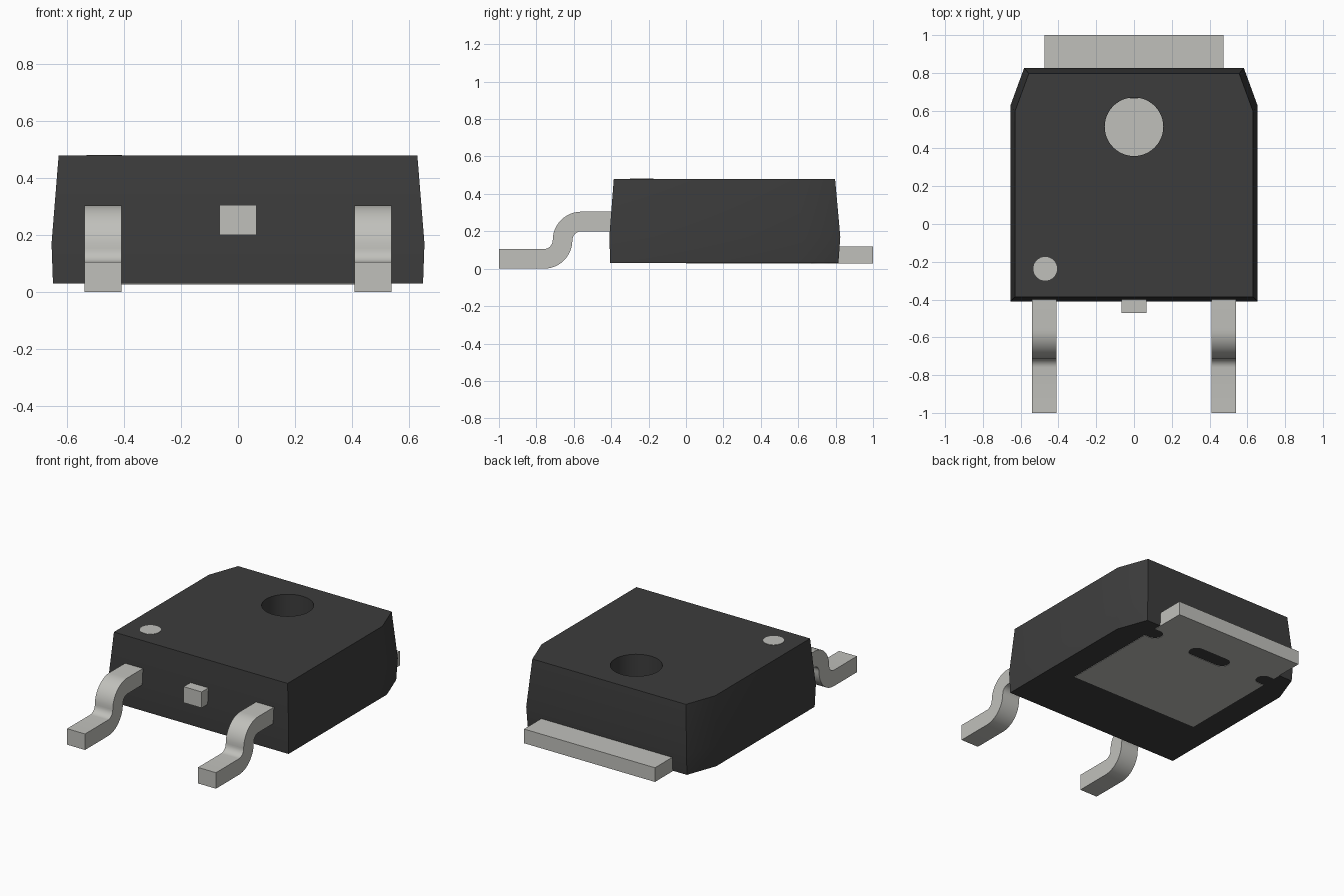
import bpy, bmesh, math
from mathutils import Vector

if "Cube" in bpy.data.objects:
    bpy.data.objects.remove(bpy.data.objects["Cube"], do_unlink=True)


def material(name, rgb, rough):
    m = bpy.data.materials.new(name)
    m.use_nodes = True
    m.diffuse_color = (*rgb, 1)
    bsdf = m.node_tree.nodes["Principled BSDF"]
    bsdf.inputs["Base Color"].default_value = (*rgb, 1)
    bsdf.inputs["Roughness"].default_value = rough
    return m


PLASTIC = material("dark plastic", (0.046, 0.046, 0.046), 0.7)
METAL = material("tinned metal", (0.53, 0.53, 0.50), 0.5)


def loft(name, rings, mat):
    """Solid skinned through matching closed rings of 3D points, capped at both ends."""
    bm = bmesh.new()
    loops = [[bm.verts.new(p) for p in ring] for ring in rings]
    for a, b in zip(loops, loops[1:]):
        for i in range(len(a)):
            j = (i + 1) % len(a)
            bm.faces.new((a[i], a[j], b[j], b[i]))
    bm.faces.new(loops[0][::-1])
    bm.faces.new(loops[-1])
    bmesh.ops.recalc_face_normals(bm, faces=bm.faces)
    mesh = bpy.data.meshes.new(name)
    bm.to_mesh(mesh)
    bm.free()
    mesh.materials.append(mat)
    obj = bpy.data.objects.new(name, mesh)
    bpy.context.collection.objects.link(obj)
    return obj


def prism(name, outline, z0, z1, mat):
    return loft(name, [[(x, y, z) for x, y in outline] for z in (z0, z1)], mat)


def box(name, x0, x1, y0, y1, z0, z1, mat):
    return prism(name, [(x0, y0), (x1, y0), (x1, y1), (x0, y1)], z0, z1, mat)


def arc(cx, cy, r, a0, a1, n):
    return [(cx + r * math.cos(math.radians(a0 + (a1 - a0) * i / n)),
             cy + r * math.sin(math.radians(a0 + (a1 - a0) * i / n))) for i in range(n + 1)]


def circle(cx, cy, r, n=48):
    return arc(cx, cy, r, 0, 360, n)[:-1]


def stadium(cx, cy, half, r):
    return arc(cx + half - r, cy, r, -90, 90, 12) + arc(cx - half + r, cy, r, 90, 270, 12)


def cut(obj, cutter):
    """Subtract the cutter and remove it."""
    mod = obj.modifiers.new("cut", "BOOLEAN")
    mod.operation = "DIFFERENCE"
    mod.solver = "EXACT"
    mod.object = cutter
    bpy.context.view_layer.objects.active = obj
    bpy.ops.object.modifier_apply(modifier=mod.name)
    bpy.data.objects.remove(cutter, do_unlink=True)


# Moulded body: chamfered back corners, widest at the parting line
def body_ring(z, half, front, back):
    corner = half - 0.073
    return [(-half, front, z), (half, front, z), (half, back - 0.2, z),
            (corner, back, z), (-corner, back, z), (-half, back - 0.2, z)]


body = loft("body", [body_ring(0.03, 0.65, -0.405, 0.815),
                     body_ring(0.17, 0.655, -0.41, 0.825),
                     body_ring(0.48, 0.63, -0.386, 0.797)], PLASTIC)

# Round well in the top that reaches the metal tab
cut(body, prism("well_cutter", circle(0, 0.515, 0.155), 0.11, 0.6, PLASTIC))

# Heat tab with a slot and two side notches that lock it into the plastic
tab = box("heat_tab", -0.475, 0.475, 0.0, 1.0, 0.027, 0.12, METAL)
for x, half in ((0, 0.15), (-0.475, 0.09), (0.475, 0.09)):
    cut(tab, prism("slot_cutter", stadium(x, 0.718, half, 0.05), -0.1, 0.3, METAL))

# Pin one marker
prism("pin_marker", circle(-0.47, -0.237, 0.063, 32), 0.476, 0.482, METAL)

# Bent outer leads: S profile in the y-z plane, swept across the lead width
T = 0.0525    # half thickness
R = 0.10      # bend radius on the centre line
Z = T + R     # height of both bend centres
profile = ([(-1.0, 0.0)]
           + arc(-0.76, Z, R + T, -90, 0, 12) + arc(-0.56, Z, R - T, 180, 90, 8)
           + [(-0.35, Z + R - T), (-0.35, Z + R + T)]
           + arc(-0.56, Z, R + T, 90, 180, 12) + arc(-0.76, Z, R - T, 0, -90, 8)
           + [(-1.0, 2 * T)])
for name, x in (("right_lead", -0.475), ("left_lead", 0.475)):
    loft(name, [[(x + s * 0.065, y, z) for y, z in profile] for s in (-1, 1)], METAL)

# Cropped centre lead
box("centre_lead", -0.065, 0.065, -0.47, -0.35, 0.2, 0.305, METAL)

# Smooth the bends, keep the edges crisp
for obj in bpy.context.collection.objects:
    if obj.type == "MESH":
        bpy.ops.object.select_all(action="DESELECT")
        obj.select_set(True)
        bpy.context.view_layer.objects.active = obj
        bpy.ops.object.shade_smooth_by_angle(angle=math.radians(30))
